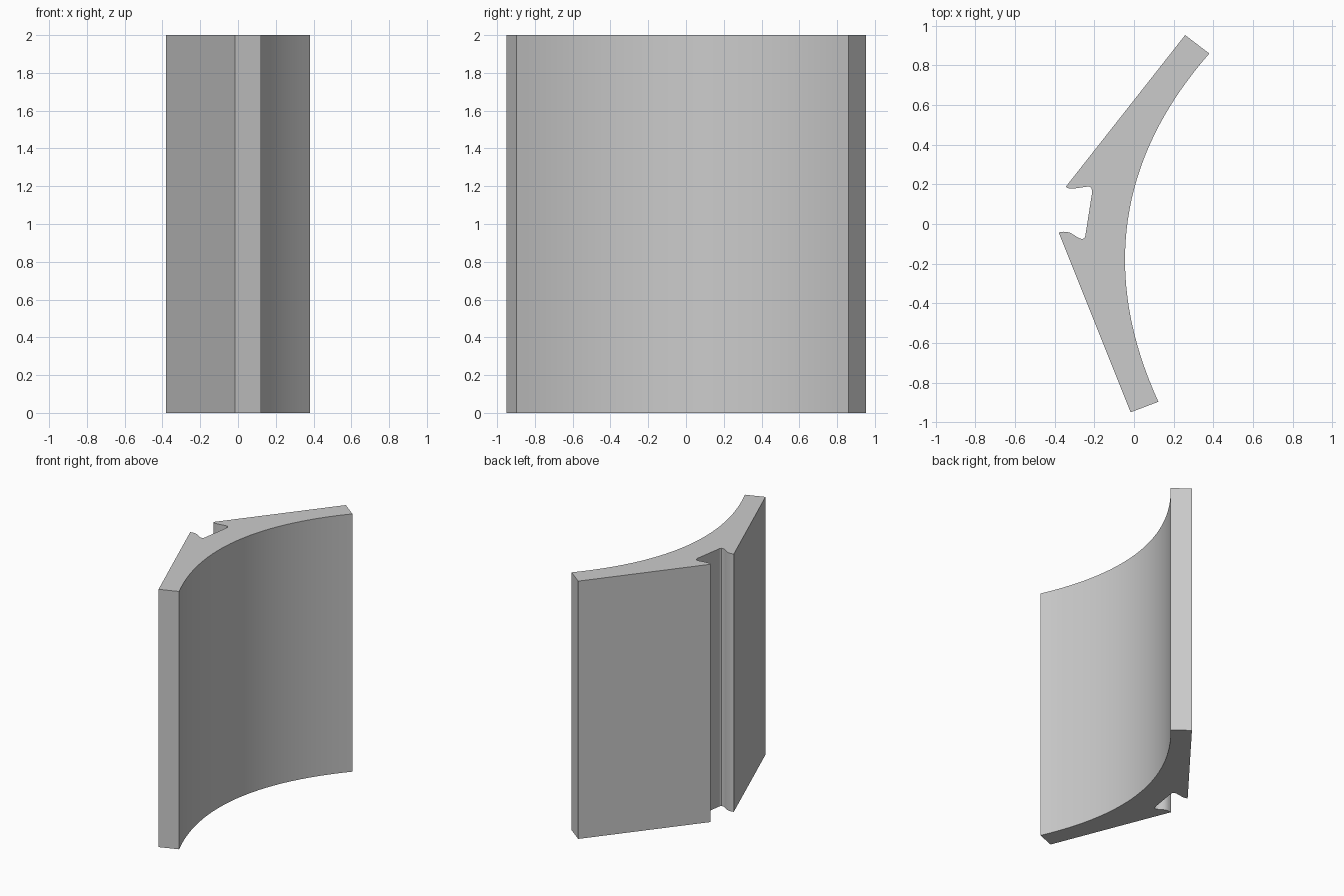
import bpy
import bmesh
import math
from mathutils import Vector
from mathutils.geometry import interpolate_bezier

if "Cube" in bpy.data.objects:
    bpy.data.objects.remove(bpy.data.objects["Cube"])


def bezier(a, b, c, d, n):
    pts = interpolate_bezier(*[Vector((*p, 0)) for p in (a, b, c, d)], n)
    return [(p.x, p.y) for p in pts]


# Bowed inner side, running from the top end to the bottom end
profile = bezier((0.38, 0.86), (-0.082, 0.334), (-0.168, -0.261), (0.123, -0.897), 33)
# Square bottom end and flat lower outer side
profile += [(-0.017, -0.95)]
# Lower hooked lip of the groove
profile += bezier((-0.38, -0.043), (-0.315, -0.025), (-0.30, -0.07), (-0.265, -0.075), 9)
profile += bezier((-0.262, -0.075), (-0.248, -0.076), (-0.246, -0.066), (-0.244, -0.05), 5)
# Groove floor and upper hooked lip
profile += bezier((-0.212, 0.155), (-0.21, 0.185), (-0.218, 0.19), (-0.235, 0.188), 6)
profile += bezier((-0.24, 0.188), (-0.28, 0.183), (-0.33, 0.17), (-0.344, 0.188), 9)
# Square top end
profile += [(0.258, 0.953)]

# Extrude the profile upward
bm = bmesh.new()
base = bm.faces.new([bm.verts.new((x, y, 0)) for x, y in profile])
top = bmesh.ops.extrude_face_region(bm, geom=[base], use_keep_orig=True)
moved = [v for v in top["geom"] if isinstance(v, bmesh.types.BMVert)]
bmesh.ops.translate(bm, verts=moved, vec=(0, 0, 2))
bmesh.ops.recalc_face_normals(bm, faces=bm.faces)

mesh = bpy.data.meshes.new("grooved_panel")
bm.to_mesh(mesh)
bm.free()
panel = bpy.data.objects.new("grooved_panel", mesh)
bpy.context.collection.objects.link(panel)

# Smooth curves with crisp corners
bpy.context.view_layer.objects.active = panel
panel.select_set(True)
bpy.ops.object.shade_smooth_by_angle(angle=math.radians(30))
